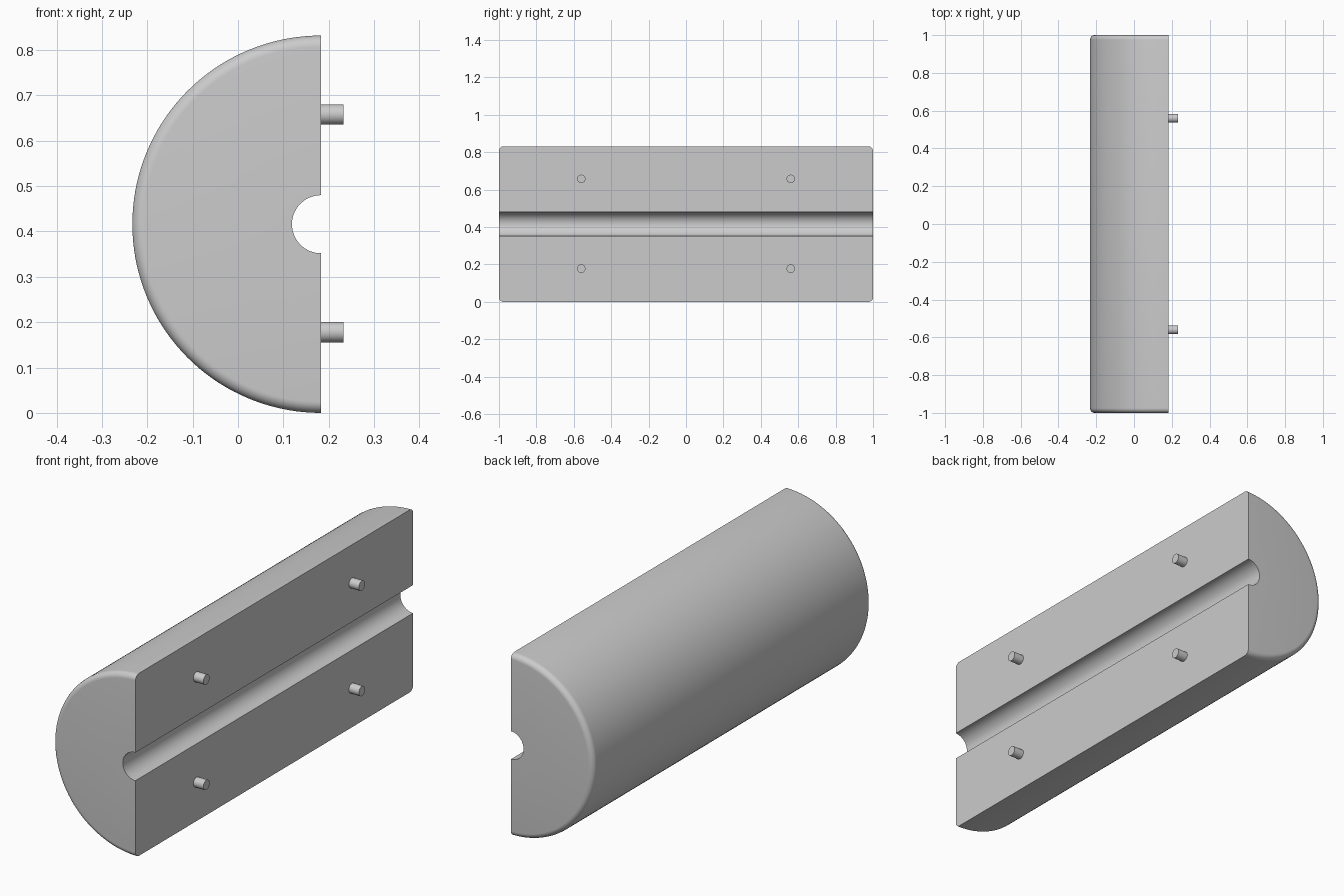
import bpy, bmesh
from math import pi, sin, cos, radians
from mathutils import Matrix, Vector

cube = bpy.data.objects.get("Cube")
if cube:
    bpy.data.objects.remove(cube, do_unlink=True)

R, BORE, FILLET = 0.416, 0.064, 0.025   # outer, channel and end-edge radii
HALF = 1.0                              # half length along y
FLAT_X, MID_Z = 0.183, 0.416            # split plane and axis height
PEG_R, PEG_OUT = 0.0225, 0.05
STEPS, ROUND = 72, 8

grey = bpy.data.materials.new("light grey")
grey.use_nodes = True
colour = (0.6, 0.6, 0.6, 1)
grey.diffuse_color = colour
grey.node_tree.nodes["Principled BSDF"].inputs["Base Color"].default_value = colour


def finish(name, bm):
    bmesh.ops.recalc_face_normals(bm, faces=bm.faces)
    mesh = bpy.data.meshes.new(name)
    bm.to_mesh(mesh)
    bm.free()
    mesh.materials.append(grey)
    obj = bpy.data.objects.new(name, mesh)
    bpy.context.collection.objects.link(obj)
    bpy.ops.object.select_all(action="DESELECT")
    obj.select_set(True)
    bpy.context.view_layer.objects.active = obj
    bpy.ops.object.shade_smooth_by_angle(angle=radians(30))
    return obj


# Half cylinder: a rounded (radius, y) section swept half a turn about the channel axis
arc = [(R - FILLET + FILLET * sin(a), HALF - FILLET + FILLET * cos(a))
       for a in (pi / 2 * i / ROUND for i in range(ROUND + 1))]
section = [(BORE, HALF)] + arc
section += [(r, -y) for r, y in reversed(section)]

bm = bmesh.new()
rings = []
for s in range(STEPS + 1):
    a = pi * s / STEPS
    rings.append([bm.verts.new((FLAT_X - r * sin(a), y, MID_Z + r * cos(a)))
                  for r, y in section])
n = len(section)
for p, q in zip(rings, rings[1:]):
    for i in range(n):
        j = (i + 1) % n
        bm.faces.new((p[i], p[j], q[j], q[i]))
for ring in (rings[0], rings[-1]):
    bm.faces.new(ring)
finish("half_cylinder_body", bm)

# Four locating pegs on the flat face
for z_name, dz in (("upper", 0.24), ("lower", -0.24)):
    for y_name, y in (("front", -0.56), ("back", 0.56)):
        bm = bmesh.new()
        place = (Matrix.Translation(Vector((FLAT_X + PEG_OUT / 2, y, MID_Z + dz + 0.002)))
                 @ Matrix.Rotation(pi / 2, 4, "Y"))
        bmesh.ops.create_cone(bm, cap_ends=True, segments=32, radius1=PEG_R,
                              radius2=PEG_R, depth=PEG_OUT, matrix=place)
        finish(f"{z_name}_{y_name}_peg", bm)
